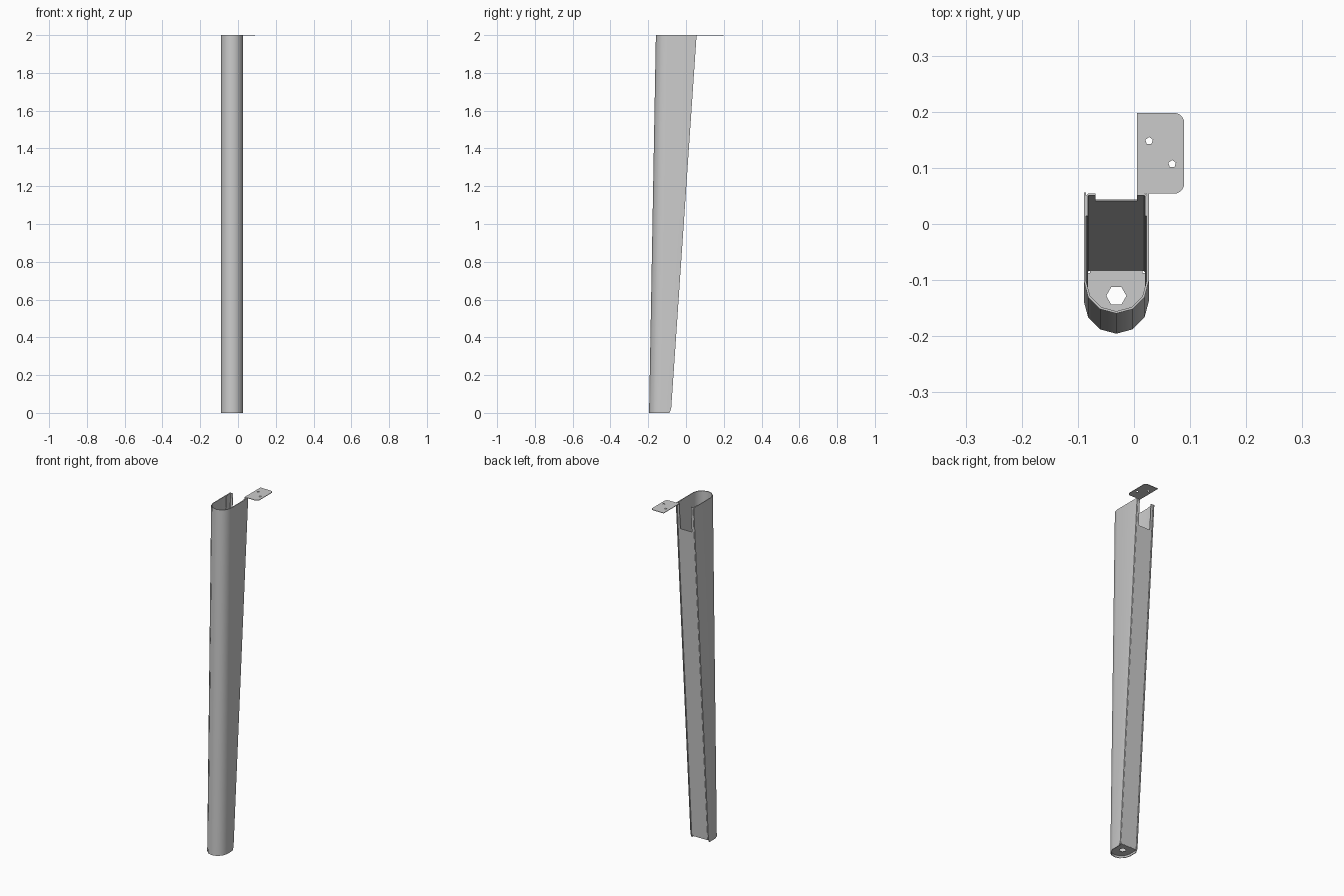
import bpy, bmesh, math

if "Cube" in bpy.data.objects:
    bpy.data.objects.remove(bpy.data.objects["Cube"])

CX = -0.0315          # centre line of the leg
R = 0.058             # outer half width
T = 0.004             # shell thickness


def back_y(z):
    return -0.080 + 0.068 * z


def front_y(z):
    return -0.1375 + 0.018 * z


def sheet(name, rows, thickness, skip=()):
    """Grid of points turned into sheet metal, thickened inwards."""
    bm = bmesh.new()
    grid = [[bm.verts.new(p) for p in row] for row in rows]
    for r in range(len(grid) - 1):
        for c in range(len(grid[0]) - 1):
            if (r, c) not in skip:
                bm.faces.new((grid[r][c], grid[r][c + 1],
                              grid[r + 1][c + 1], grid[r + 1][c]))
    me = bpy.data.meshes.new(name)
    bm.to_mesh(me)
    bm.free()
    ob = bpy.data.objects.new(name, me)
    bpy.context.collection.objects.link(ob)
    mod = ob.modifiers.new("thickness", 'SOLIDIFY')
    mod.thickness = thickness
    mod.offset = -1
    mod.use_even_offset = True
    bpy.context.view_layer.objects.active = ob
    ob.select_set(True)
    bpy.ops.object.modifier_apply(modifier=mod.name)
    bpy.ops.object.shade_smooth_by_angle(angle=math.radians(40))
    ob.select_set(False)
    return ob


def plate(name, loops, z, thickness):
    """Flat plate: first loop is the outline, the others are holes."""
    cu = bpy.data.curves.new(name, 'CURVE')
    cu.dimensions = '2D'
    cu.fill_mode = 'BOTH'
    cu.extrude = thickness / 2
    for pts in loops:
        sp = cu.splines.new('POLY')
        sp.points.add(len(pts) - 1)
        for p, (x, y) in zip(sp.points, pts):
            p.co = (x, y, 0, 1)
        sp.use_cyclic_u = True
    tmp = bpy.data.objects.new(name + "_outline", cu)
    bpy.context.collection.objects.link(tmp)
    dg = bpy.context.evaluated_depsgraph_get()
    me = bpy.data.meshes.new_from_object(tmp.evaluated_get(dg))
    bpy.data.objects.remove(tmp)
    bm = bmesh.new()
    bm.from_mesh(me)
    bmesh.ops.remove_doubles(bm, verts=bm.verts, dist=1e-5)
    bmesh.ops.recalc_face_normals(bm, faces=bm.faces)
    for f in bm.faces:
        f.smooth = False
    bm.to_mesh(me)
    bm.free()
    me.name = name
    ob = bpy.data.objects.new(name, me)
    ob.location.z = z
    bpy.context.collection.objects.link(ob)
    return ob


def arc(cx, cy, r, a0, a1, n):
    return [(cx + r * math.cos(math.radians(a0 + (a1 - a0) * i / n)),
             cy + r * math.sin(math.radians(a0 + (a1 - a0) * i / n)))
            for i in range(n + 1)]


def hole(cx, cy, r, n, a0=0):
    return arc(cx, cy, r, a0, a0 + 360, n)[:-1]


# tapered U-shaped outer shell, with the lower back corner cut off
rows = []
for z, yb in ((0, -0.088), (0.022, back_y(0.022)), (2, back_y(2))):
    u = [(CX - R, yb)] + arc(CX, front_y(z), R, 180, 360, 6) + [(CX + R, yb)]
    rows.append([(x, y, z) for x, y in u])
sheet("leg_shell", rows, T)

# back panel with side flanges and a notch at the top
W = R - T - 0.0003
profile = [(W, -0.04), (W, -0.003), (W - 0.003, 0), (0.037, 0),
           (-0.037, 0), (-W + 0.003, 0), (-W, -0.003), (-W, -0.04)]
rows = [[(CX + x, back_y(z) - 0.002 + d, z) for x, d in profile]
        for z in (0.012, 1.85, 2)]
sheet("back_panel", rows, 0.003, skip={(1, 3)})

# foot plate folded from the panel, with corner reliefs and a bolt hole
yb = back_y(0.012) - 0.003
foot = arc(CX, front_y(0), W, 180, 360, 6)
foot += [(CX + W, yb - 0.005), (CX + 0.047, yb - 0.005), (CX + 0.047, yb),
         (CX - 0.047, yb), (CX - 0.047, yb - 0.005), (CX - W, yb - 0.005)]
plate("foot_plate", [foot, hole(CX, -0.128, 0.018, 6)], 0.0125, 0.003)

# mounting tab folded backwards at the top, with two screw holes
x0, x1, y0, y1, r = 0.0055, 0.0895, 0.054, 0.198, 0.018
tab = [(x0, y0)] + arc(x1 - r, y0 + r, r, -90, 0, 5)
tab += arc(x1 - r, y1 - r, r, 0, 90, 5) + [(x0, y1)]
plate("mounting_tab", [tab, hole(0.027, 0.148, 0.007, 5, 90),
                       hole(0.068, 0.107, 0.007, 5, 90)], 1.9985, 0.003)
